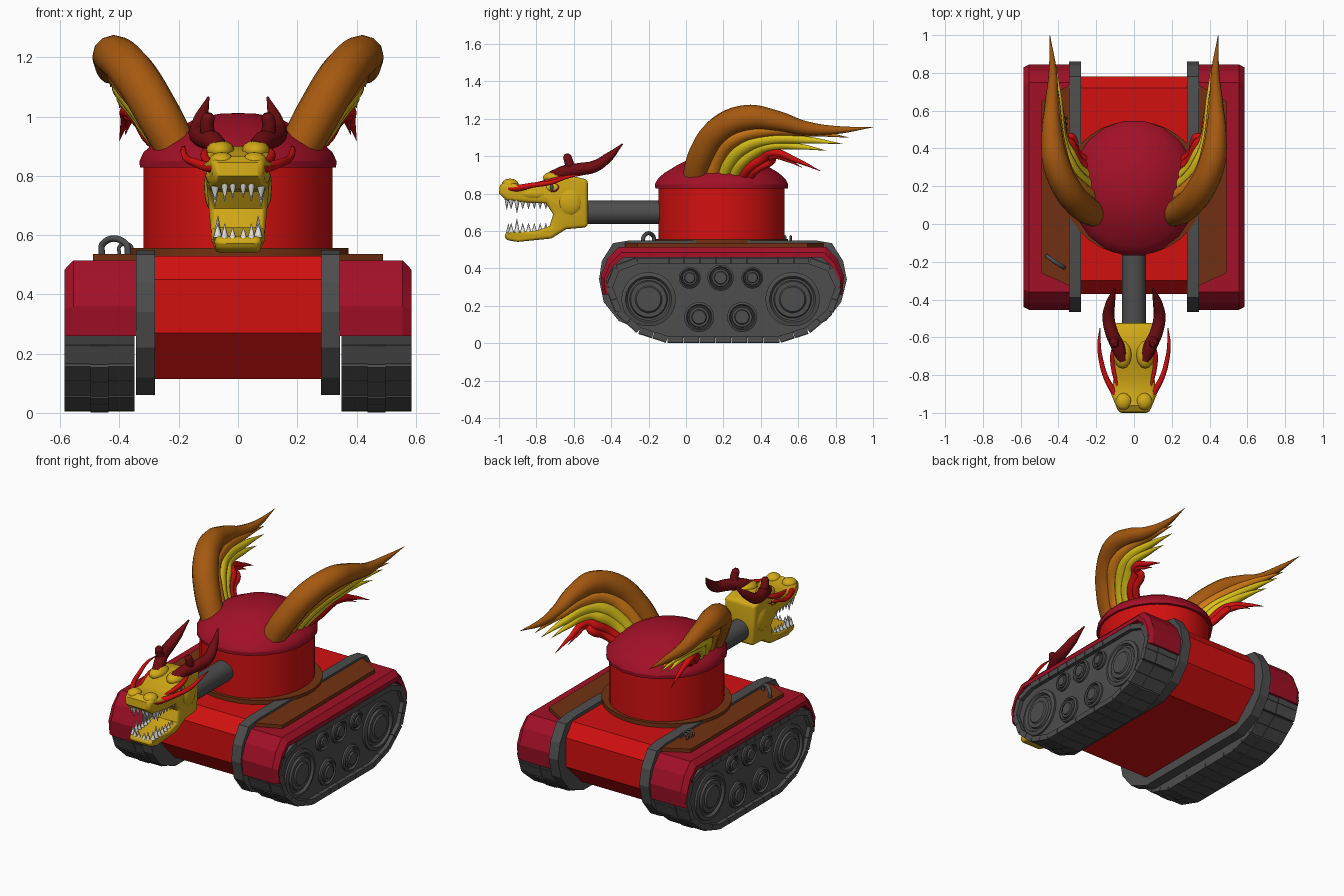
import bpy, bmesh, math
from mathutils import Matrix, Vector

cube = bpy.data.objects.get("Cube")
if cube:
    bpy.data.objects.remove(cube, do_unlink=True)


def material(name, r, g, b):
    m = bpy.data.materials.new(name)
    m.use_nodes = True
    m.diffuse_color = (r, g, b, 1)
    m.node_tree.nodes["Principled BSDF"].inputs["Base Color"].default_value = (r, g, b, 1)
    return m


RED = material("bright red", .65, .005, .005)
CRIMSON = material("crimson", .36, .005, .02)
BROWN = material("brown", .17, .03, .006)
AMBER = material("amber brown", .38, .1, .005)
ORANGE = material("orange", .65, .2, .008)
YELLOW = material("yellow", .72, .55, .01)
GOLD = material("gold", .65, .4, .008)
GRAY = material("dark gray", .075, .075, .075)
DARK_RED = material("dark red", .16, .004, .006)
WHITE = material("tooth white", .75, .75, .72)


def finish(ob, mat, mirror=False, angle=32):
    ob.data.materials.clear()
    ob.data.materials.append(mat)
    bpy.ops.object.select_all(action="DESELECT")
    ob.select_set(True)
    bpy.context.view_layer.objects.active = ob
    bpy.ops.object.shade_smooth_by_angle(angle=math.radians(angle))
    if mirror:
        ob.modifiers.new("mirror", "MIRROR").use_axis = (True, False, False)
    return ob


def from_bmesh(name, bm, mat, mirror=False, angle=32):
    bmesh.ops.recalc_face_normals(bm, faces=bm.faces)
    me = bpy.data.meshes.new(name)
    bm.to_mesh(me)
    bm.free()
    ob = bpy.data.objects.new(name, me)
    bpy.context.collection.objects.link(ob)
    return finish(ob, mat, mirror, angle)


def add_loft(bm, rings):
    rows = [[bm.verts.new(p) for p in ring] for ring in rings]
    n = len(rows[0])
    for a, b in zip(rows, rows[1:]):
        for i in range(n):
            bm.faces.new((a[i], a[(i + 1) % n], b[(i + 1) % n], b[i]))
    bm.faces.new(rows[0])
    bm.faces.new(rows[-1])


def slab(name, mat, sections, mirror=False):
    """Side outlines (y, z) joined across x."""
    bm = bmesh.new()
    add_loft(bm, [[(x, y, z) for y, z in pts] for x, pts in sections])
    return from_bmesh(name, bm, mat, mirror, 20)


def turned(name, mat, profile, centre, axis="z", sides=32, stretch=1, mirror=False):
    """Profile of (radius, height) turned around an axis."""
    bm = bmesh.new()
    rings = []
    for r, h in profile:
        ring = []
        for i in range(sides):
            a = math.tau * (i + .5) / sides
            u, v = r * math.cos(a), r * math.sin(a) * stretch
            p = {"z": (u, v, h), "x": (h, u, v), "y": (u, h, v)}[axis]
            ring.append(Vector(p) + Vector(centre))
        rings.append(ring)
    add_loft(bm, rings)
    return from_bmesh(name, bm, mat, mirror)


def tube(name, mat, points, mirror=True):
    """Tapered tube through (x, y, z, radius) points."""
    cu = bpy.data.curves.new(name, "CURVE")
    cu.dimensions = "3D"
    cu.bevel_depth = 1
    cu.bevel_resolution = 4
    cu.resolution_u = 8
    cu.use_fill_caps = True
    sp = cu.splines.new("BEZIER")
    sp.bezier_points.add(len(points) - 1)
    for bp, (x, y, z, r) in zip(sp.bezier_points, points):
        bp.co = (x, y, z)
        bp.radius = r
        bp.handle_left_type = bp.handle_right_type = "AUTO"
    ob = bpy.data.objects.new(name, cu)
    bpy.context.collection.objects.link(ob)
    bpy.ops.object.select_all(action="DESELECT")
    ob.select_set(True)
    bpy.context.view_layer.objects.active = ob
    bpy.ops.object.convert(target="MESH")
    return finish(bpy.context.view_layer.objects.active, mat, mirror, 60)


def balls(name, mat, items, mirror=True):
    bm = bmesh.new()
    for pos, size in items:
        bmesh.ops.create_uvsphere(bm, u_segments=16, v_segments=10, radius=1,
                                  matrix=Matrix.LocRotScale(Vector(pos), None, Vector(size)))
    return from_bmesh(name, bm, mat, mirror, 60)


def scaled(pts, fy, fz, cy=.2, cz=.26):
    return [(cy + (y - cy) * fy, cz + (z - cz) * fz) for y, z in pts]


# Hull and the frames beside it
hull = [(-.3, .53), (-.37, .45), (-.37, .27), (-.22, .115), (.62, .115),
        (.78, .27), (.78, .45), (.72, .53)]
slab("hull", RED, [(-.3, hull), (.3, hull)])
frame = [(-.3, .55), (-.39, .535), (-.45, .44), (-.465, .34), (-.44, .22), (-.36, .12), (-.22, .06),
         (.61, .06), (.75, .12), (.83, .22), (.86, .34), (.84, .44), (.78, .535), (.69, .55)]
slab("side_frame", GRAY, [(.28, frame), (.345, frame)], True)

# Fenders arching over the tracks
arch = [(-.445, .26), (-.455, .36), (-.42, .45), (-.36, .515), (.75, .515),
        (.81, .45), (.845, .36), (.835, .26)]
under = scaled(arch, .955, .78)[::-1]
slab("fender", CRIMSON, [(.34, arch + under), (.555, arch + under),
                         (.585, scaled(arch, .975, .88) + under)], True)

# Tracks with separate shoes
path = [(-.41, .3), (-.36, .17), (-.25, .07), (-.1, .022), (.5, .022), (.65, .07), (.77, .17),
        (.815, .3), (.77, .4), (.66, .44), (-.26, .44), (-.37, .4)]
slab("track_core", GRAY, [(.35, scaled(path, .98, .96)), (.56, scaled(path, .98, .96))], True)
bm = bmesh.new()
corners = [Vector((0, y, z)) for y, z in path]
for a, b in zip(corners, corners[1:] + corners[:1]):
    d = b - a
    count = max(1, round(d.length / .085))
    turn = Matrix.Rotation(math.atan2(d.z, d.y), 4, "X")
    for i in range(count):
        c = a + d * (i + .5) / count
        for x, width, thick in ((.395, .09, .034), (.467, .06, .042), (.54, .09, .034)):
            size = Matrix.Diagonal((width, d.length / count * .97, thick, 1))
            bmesh.ops.create_cube(bm, size=1, matrix=Matrix.Translation((x, c.y, c.z)) @ turn @ size)
from_bmesh("track_shoes", bm, GRAY, True)

# Road wheels
for i, (y, z, r) in enumerate([(-.2, .235, .145), (.57, .235, .145), (.07, .14, .08), (.3, .14, .08),
                               (.02, .35, .058), (.185, .35, .07), (.355, .35, .058)]):
    turned(f"wheel_{i + 1}", GRAY, [(r, .54), (r, .572), (r * .85, .578), (r * .78, .563), (r * .7, .563),
           (r * .66, .576), (r * .5, .576), (r * .45, .585), (.002, .585)], (0, y, z), "x", 28, 1, True)

# Deck plates and turret
bm = bmesh.new()
deck = [(.335, -.33), (.49, -.26), (.49, .65), (.335, .74)]
add_loft(bm, [[(x, y, z) for x, y in deck] for z in (.51, .537)])
from_bmesh("deck_plate", bm, BROWN, True)
turned("turret_ring", BROWN, [(.375, .53), (.375, .556)], (0, .19, 0), stretch=.95)
turned("turret", RED, [(.32, .55), (.32, .84)], (0, .19, 0), stretch=1.06)
turned("turret_dome", CRIMSON, [(.335, .828), (.337, .85), (.322, .88), (.29, .91), (.22, .955), (.14, .995),
       (.06, 1.01), (.002, 1.012)], (0, .19, 0), sides=20, stretch=1.07)
turned("barrel", GRAY, [(.064, -.56), (.064, -.1)], (0, 0, .7), "y")

# Grab handles on the right deck
tube("deck_handle", GRAY, [(-.46, -.17, .53, .011), (-.455, -.175, .572, .011), (-.38, -.225, .572, .011),
                           (-.37, -.23, .53, .011)], False)
for i in range(3):
    y = .5 + i * .03
    tube(f"deck_hook_{i + 1}", GRAY, [(-.4, y, .53, .006), (-.397, y, .565, .006), (-.363, y, .565, .006),
                                      (-.36, y, .53, .006)], False)

# Beast head: one open-jawed side outline, narrowed to the snout and chin
head = [(-.525, .875), (-.64, .9), (-.74, .88), (-.82, .85), (-.9, .85), (-.96, .865), (-.995, .845),
        (-1, .8), (-.96, .765), (-.85, .752), (-.75, .748), (-.71, .69), (-.73, .625), (-.8, .602),
        (-.94, .597), (-.972, .59), (-.965, .552), (-.9, .542), (-.72, .56), (-.64, .61), (-.525, .62)]


def head_width(y, z):
    nose = 1 - 3 * max(0, -.92 - y)
    return .108 * nose * (.78 + .22 * min(1, (z - .54) / .25))


bm = bmesh.new()
add_loft(bm, [[(s * head_width(y, z), y, z) for y, z in head] for s in (-1, 1)])
bmesh.ops.recalc_face_normals(bm, faces=bm.faces)
rims = [e for e in bm.edges if e.calc_face_angle(0) > math.radians(60)]
bmesh.ops.bevel(bm, geom=rims, offset=.022, segments=3, profile=.5, affect="EDGES", clamp_overlap=True)
from_bmesh("head", bm, GOLD, angle=40)
balls("brows_and_nostrils", GOLD, [((.06, -.69, .885), (.048, .075, .036)), ((.055, -.94, .85), (.042, .045, .03)),
                                   ((.085, -.62, .76), (.03, .07, .08)), ((.07, -.8, .8), (.04, .1, .04))])
balls("eyes", YELLOW, [((.103, -.715, .835), (.012, .034, .022))])
balls("eye_rims", DARK_RED, [((.1, -.712, .836), (.011, .043, .031))])
balls("pupils", GRAY, [((.112, -.718, .835), (.007, .01, .018))])

# Teeth along both jaws
bm = bmesh.new()


def tooth(x, y, z, length, radius):
    flip = Matrix.Rotation(math.pi if length < 0 else 0, 4, "X")
    bmesh.ops.create_cone(bm, cap_ends=True, segments=8, radius1=radius, radius2=.001, depth=abs(length),
                          matrix=Matrix.Translation((x, y, z + length / 2)) @ flip)


for i in range(7):
    y = -.935 + i * .031
    tooth(.078, y, .766, -.07 if i == 1 else -.048, .015)
    tooth(.068, y, .592, .075 if i == 1 else .05, .015)
for x in (.018, .045):
    tooth(x, -.958, .775, -.04 - x * .5, .013)
    tooth(x, -.95, .587, .03 + x * .5, .013)
from_bmesh("teeth", bm, WHITE, True, 60)

# Whiskers and horns
tube("whisker", RED, [(.075, -.955, .83, .014), (.1, -.9, .83, .018), (.145, -.82, .845, .014),
                      (.175, -.72, .86, .012), (.185, -.63, .89, .009), (.18, -.55, .9, .002)])
tube("brow_ridge", RED, [(.09, -.86, .845, .005), (.105, -.78, .852, .014), (.112, -.7, .872, .015),
                         (.1, -.62, .9, .006)])
tube("horn", DARK_RED, [(.06, -.72, .89, .03), (.085, -.65, .915, .036), (.12, -.57, .93, .034),
                        (.135, -.49, .945, .032), (.125, -.42, .99, .026), (.1, -.34, 1.065, .004)])
tube("horn_branch", DARK_RED, [(.095, -.61, .92, .026), (.105, -.625, .965, .024), (.1, -.635, 1.0, .022),
                               (.098, -.637, 1.012, .012)])

# Swept plumes, nested under the large one
tube("plume_main", AMBER, [(.2, .05, .88, .07), (.265, .085, 1.0, .075), (.35, .18, 1.14, .076),
                           (.415, .33, 1.205, .07), (.435, .48, 1.19, .055), (.435, .64, 1.15, .037),
                           (.43, .8, 1.14, .022), (.445, 1.0, 1.155, .001)])
strands = [("plume_orange", ORANGE, .13, .0, (.43, .87, 1.1)), ("plume_yellow_upper", YELLOW, .19, .05, (.41, .84, 1.065)),
           ("plume_yellow_lower", YELLOW, .24, .085, (.4, .75, 1.03)), ("plume_red_upper", RED, .29, .12, (.4, .72, .92)),
           ("plume_red_lower", RED, .33, .14, (.38, .62, .94))]
for i, (name, mat, y, drop, tip) in enumerate(strands):
    r = .05 - i * .007
    mid = Vector((.4 - drop * .3, .4 + drop * .4, 1.14 - drop))
    late = mid.lerp(Vector(tip), .55) + Vector((0, 0, .01))
    tube(name, mat, [(.22 + drop * .2, y, .88, r), (.29 + drop * .1, y + .05, 1.01 - drop * .55, r),
                     (.36 - drop * .2, y + .13, 1.1 - drop * .85, r), (*mid, r * .85),
                     (*late, r * .45), (*tip, .001)])
